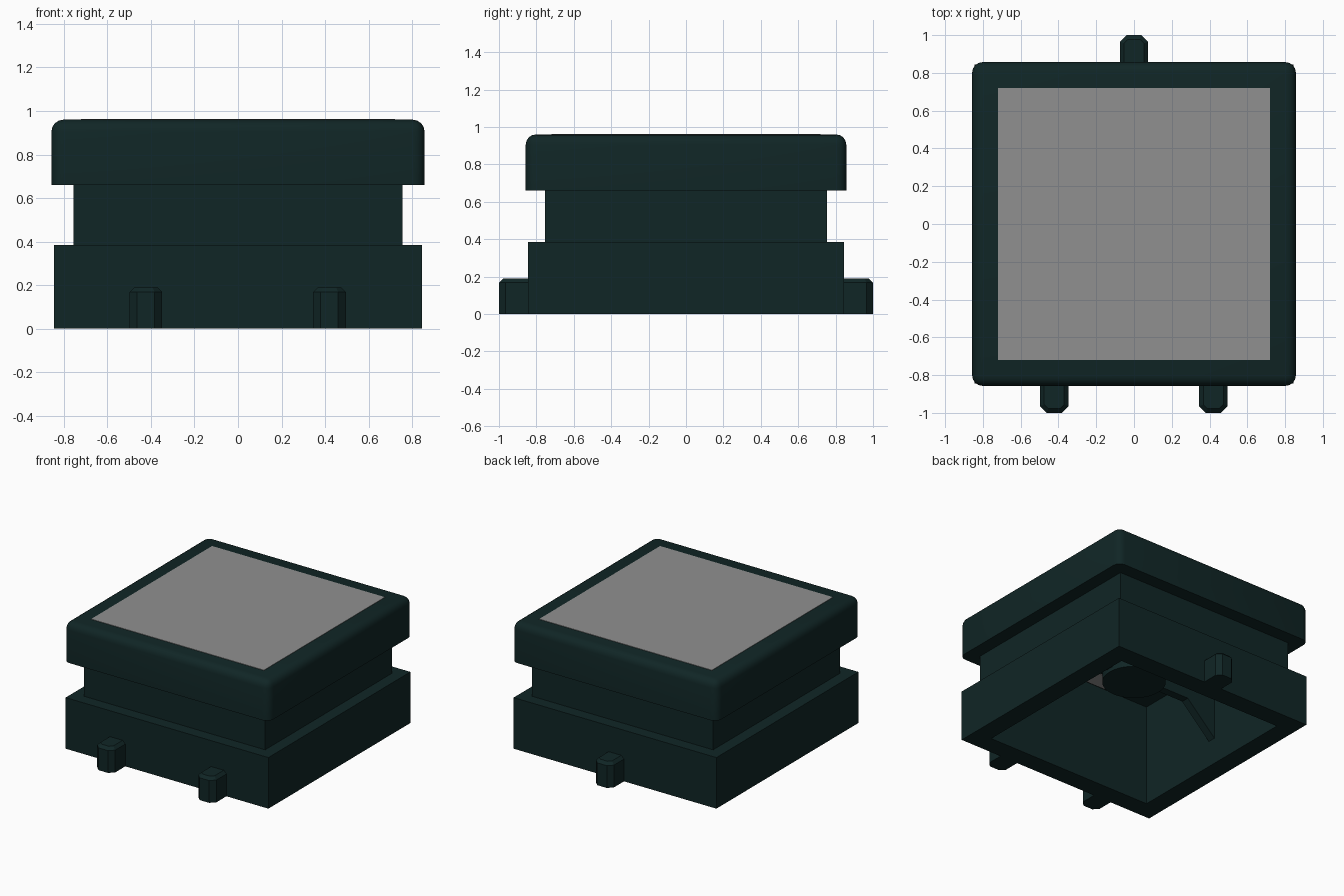
import bpy, bmesh, math

if "Cube" in bpy.data.objects:
    bpy.data.objects.remove(bpy.data.objects["Cube"])


def material(name, rgb):
    m = bpy.data.materials.new(name)
    m.diffuse_color = (*rgb, 1)
    m.use_nodes = True
    m.node_tree.nodes["Principled BSDF"].inputs["Base Color"].default_value = m.diffuse_color
    return m


DARK = material("dark_teal", (0.0052, 0.019, 0.019))
GREY = material("mid_grey", (0.28, 0.28, 0.28))


def finish(name, bm, mat, smooth=False):
    bmesh.ops.recalc_face_normals(bm, faces=bm.faces[:])
    me = bpy.data.meshes.new(name)
    bm.to_mesh(me)
    bm.free()
    me.materials.append(mat)
    ob = bpy.data.objects.new(name, me)
    bpy.context.collection.objects.link(ob)
    if smooth:
        bpy.ops.object.select_all(action='DESELECT')
        ob.select_set(True)
        bpy.context.view_layer.objects.active = ob
        bpy.ops.object.shade_smooth_by_angle(angle=math.radians(40))
    return ob


def square_loft(profile, cap_start=False, cap_end=False):
    """Stack square rings given as (half width, height)."""
    bm = bmesh.new()
    rings = [[bm.verts.new((sx * h, sy * h, z))
              for sx, sy in ((-1, -1), (1, -1), (1, 1), (-1, 1))]
             for h, z in profile]
    for a, b in zip(rings, rings[1:]):
        for i in range(4):
            j = (i + 1) % 4
            bm.faces.new((a[i], a[j], b[j], b[i]))
    if cap_start:
        bm.faces.new(rings[0])
    if cap_end:
        bm.faces.new(rings[-1])
    return bm


def box(x0, x1, y0, y1, z0, z1):
    bm = bmesh.new()
    bmesh.ops.create_cube(bm, size=1)
    for v in bm.verts:
        v.co = ((x0, x1)[v.co.x > 0], (y0, y1)[v.co.y > 0], (z0, z1)[v.co.z > 0])
    return bm


# Hollow base with recessed neck, open underneath
finish("base_housing", square_loft(
    [(0.70, 0.77), (0.70, 0), (0.845, 0), (0.845, 0.385),
     (0.755, 0.385), (0.755, 0.66)], cap_start=True), DARK)

# Overhanging cap with rounded top and corners
bm = square_loft([(0.755, 0.66), (0.857, 0.66), (0.857, 0.96)], cap_end=True)
edges = [e for e in bm.edges
         if max(v.co.z for v in e.verts) > 0.9
         and min(abs(v.co.x) for v in e.verts) > 0.8]
bmesh.ops.bevel(bm, geom=edges, offset=0.055, segments=4, profile=0.5,
                affect='EDGES')
finish("cap", bm, DARK, smooth=True)

# Thin top panel
finish("top_panel", box(-0.72, 0.72, -0.72, 0.72, 0.957, 0.963), GREY)

# Locating pegs: two at the front, one at the back
for name, x, s in (("front_left_peg", -0.423, -1), ("front_right_peg", 0.42, -1),
                   ("back_peg", 0, 1)):
    y0, y1 = sorted((s * 0.83, s * 1.0))
    bm = box(x - 0.075, x + 0.075, y0, y1, 0, 0.19)
    outer = [e for e in bm.edges
             if all(abs(v.co.y) > 0.95 for v in e.verts)
             and abs(e.verts[0].co.z - e.verts[1].co.z) > 0.1]
    bmesh.ops.bevel(bm, geom=outer, offset=0.035, segments=1, affect='EDGES')
    top = [e for e in bm.edges
           if all(v.co.z > 0.18 for v in e.verts)
           and any(abs(v.co.y) > 0.95 for v in e.verts)]
    bmesh.ops.bevel(bm, geom=top, offset=0.022, segments=1, affect='EDGES')
    finish(name, bm, DARK)

# Round stem hanging from the cavity ceiling
bm = bmesh.new()
bmesh.ops.create_cone(bm, cap_ends=True, segments=32, radius1=0.22,
                      radius2=0.22, depth=0.37)
bmesh.ops.translate(bm, verts=bm.verts, vec=(0, 0, 0.585))
finish("inner_stem", bm, DARK, smooth=True)

# Gusset ribs joining the stem to the side walls
for name, s in (("left_rib", -1), ("right_rib", 1)):
    bm = bmesh.new()
    outline = ((0.18, 0.43), (0.46, 0.43), (0.71, 0.19), (0.71, 0.77), (0.18, 0.77))
    f = bm.faces.new([bm.verts.new((s * x, -0.03, z)) for x, z in outline])
    ext = bmesh.ops.extrude_face_region(bm, geom=[f])["geom"]
    bmesh.ops.translate(bm, vec=(0, 0.06, 0),
                        verts=[g for g in ext if isinstance(g, bmesh.types.BMVert)])
    finish(name, bm, DARK)

# Small grey window in the cavity ceiling
finish("ceiling_window", box(-0.32, 0.0, -0.69, -0.55, 0.764, 0.772), GREY)
